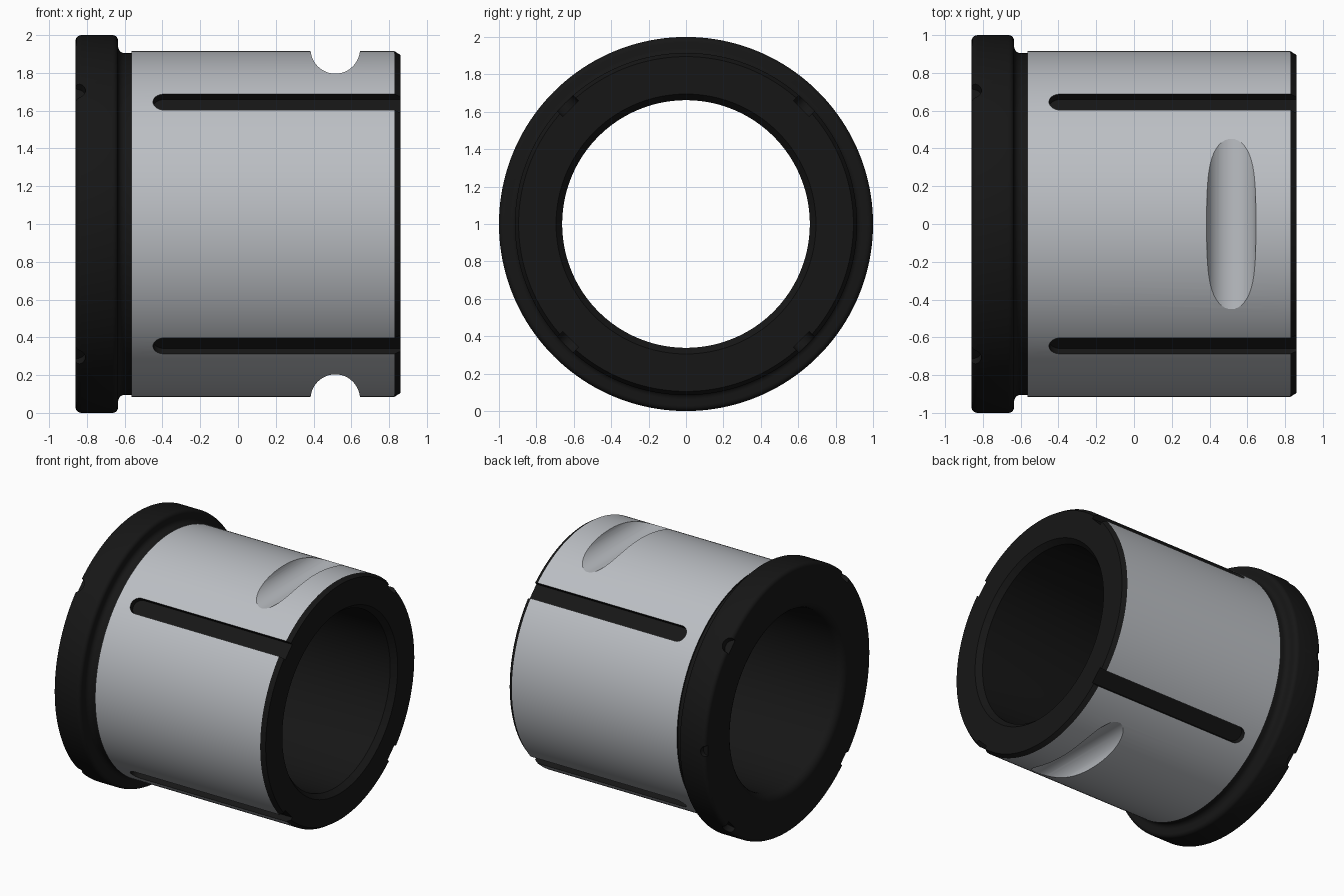
import bpy, bmesh, math
from math import pi, cos, sin, radians

if "Cube" in bpy.data.objects:
    bpy.data.objects.remove(bpy.data.objects["Cube"])

SEG = 160
R_BODY = 0.915


def arc(cx, cy, r, a0, a1, n):
    return [(cx + r * cos(radians(a0 + (a1 - a0) * i / n)),
             cy + r * sin(radians(a0 + (a1 - a0) * i / n))) for i in range(n + 1)]


def new_object(name, bm):
    bmesh.ops.recalc_face_normals(bm, faces=bm.faces)
    me = bpy.data.meshes.new(name)
    bm.to_mesh(me)
    bm.free()
    ob = bpy.data.objects.new(name, me)
    bpy.context.collection.objects.link(ob)
    return ob


def lathe(name, profile):
    # closed (x, radius) profile turned about the x axis at z = 1
    bm = bmesh.new()
    rings = [[bm.verts.new((x, r * cos(2 * pi * s / SEG), 1 + r * sin(2 * pi * s / SEG)))
              for x, r in profile] for s in range(SEG)]
    n = len(profile)
    for s in range(SEG):
        a, b = rings[s], rings[(s + 1) % SEG]
        for i in range(n):
            j = (i + 1) % n
            bm.faces.new((a[i], a[j], b[j], b[i]))
    return new_object(name, bm)


def radial_prism(name, outline, angle, r0, r1):
    # (x, tangential) outline extruded outward from the axis
    c, s = cos(radians(angle)), sin(radians(angle))
    bm = bmesh.new()
    lo, hi = [[bm.verts.new((x, r * c - t * s, 1 + r * s + t * c)) for x, t in outline]
              for r in (r0, r1)]
    bm.faces.new(lo)
    bm.faces.new(hi)
    n = len(outline)
    for i in range(n):
        j = (i + 1) % n
        bm.faces.new((lo[i], lo[j], hi[j], hi[i]))
    return new_object(name, bm)


# turned body: flange, undercut neck, sleeve, chamfered end, bore
profile = (arc(-0.83, 0.97, 0.03, 180, 90, 5)
           + arc(-0.665, 0.97, 0.03, 90, 0, 5)
           + arc(-0.60, 0.94, 0.035, 180, 270, 5)
           + [(-0.565, 0.905), (-0.564, R_BODY), (0.828, R_BODY), (0.86, 0.895), (0.86, 0.695)]
           + [(0.82, 0.662)]
           + arc(-0.80, 0.722, 0.06, 270, 180, 5))
bushing = lathe("bushing", profile)

cutters = []

# four lengthwise grooves and the matching notches in the flange rim
groove = [(1.0, -0.06), (1.0, 0.06)] + arc(-0.39, 0, 0.06, 90, 270, 14)
for k in range(4):
    a = 45 + 90 * k
    cutters.append(radial_prism("groove_cutter", groove, a, 0.872, 1.1))
    cutters.append(radial_prism("notch_cutter", arc(-0.862, 0, 0.055, 0, 345, 23), a, 0.955, 1.1))
cutters.append(radial_prism("mark_cutter", arc(-0.862, 0, 0.04, 0, 345, 23), 0, 0.965, 1.1))

# round cross cuts at top and bottom
for side in (1, -1):
    bm = bmesh.new()
    ring = arc(0.515, 1 + side * 0.927, 0.131, 0, 352.5, 47)
    a, b = [[bm.verts.new((x, y, z)) for x, z in ring] for y in (-0.9, 0.9)]
    bm.faces.new(a)
    bm.faces.new(b)
    for i in range(len(ring)):
        j = (i + 1) % len(ring)
        bm.faces.new((a[i], a[j], b[j], b[i]))
    cutters.append(new_object("cross_cutter", bm))

for c in cutters:
    c.hide_render = True
    m = bushing.modifiers.new("cut", 'BOOLEAN')
    m.operation = 'DIFFERENCE'
    m.solver = 'EXACT'
    m.object = c

# bake the cuts and drop the cutters
dg = bpy.context.evaluated_depsgraph_get()
bushing_mesh = bpy.data.meshes.new_from_object(bushing.evaluated_get(dg))
bushing.modifiers.clear()
bushing.data = bushing_mesh
for c in cutters:
    bpy.data.objects.remove(c)

# bright outer sleeve, black everywhere else
bushing_mesh.materials.clear()
for name, col in (("steel_grey", (0.5, 0.52, 0.55, 1)), ("black", (0.008, 0.008, 0.008, 1))):
    mat = bpy.data.materials.new(name)
    mat.diffuse_color = col
    mat.use_nodes = True
    mat.node_tree.nodes["Principled BSDF"].inputs["Base Color"].default_value = mat.diffuse_color
    bushing_mesh.materials.append(mat)
for p in bushing_mesh.polygons:
    pts = [bushing_mesh.vertices[v].co for v in p.vertices]
    sleeve = all(-0.5645 < q.x < 0.829 and
                 abs(math.hypot(q.y, q.z - 1) - R_BODY) < 0.002 for q in pts)
    p.material_index = 0 if sleeve else 1

bpy.ops.object.select_all(action='DESELECT')
bushing.select_set(True)
bpy.context.view_layer.objects.active = bushing
bpy.ops.object.shade_smooth_by_angle(angle=radians(30))
